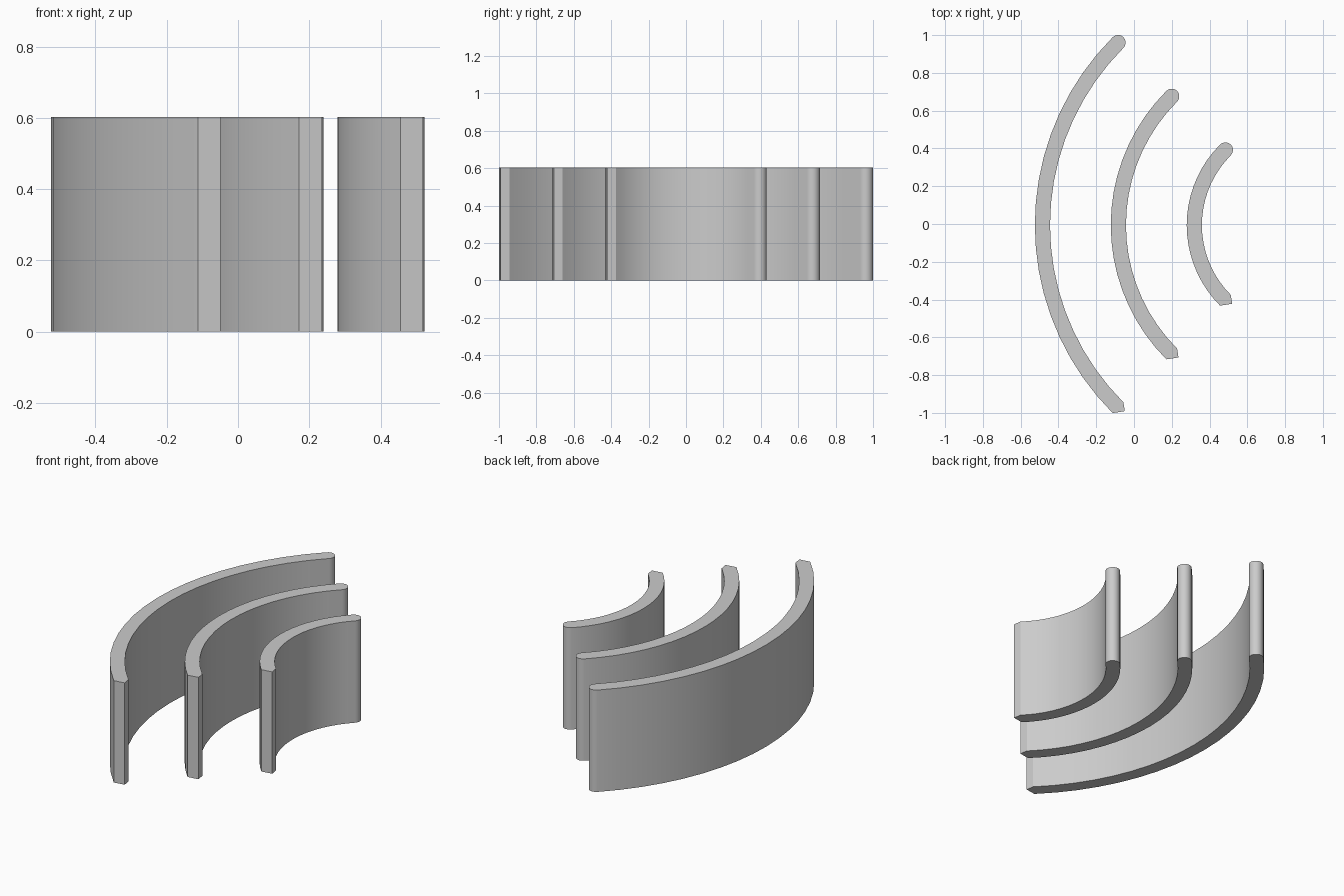
import bpy
import bmesh
from math import cos, sin, radians, pi

if "Cube" in bpy.data.objects:
    bpy.data.objects.remove(bpy.data.objects["Cube"], do_unlink=True)

UNIT = 0.0402           # half the wall thickness
HEIGHT = 15 * UNIT
CENTRE = (0.882, -0.006)
SPAN = radians(45)
STEPS = 18
CAP_STEPS = 10

grey = bpy.data.materials.new("plain_grey")
grey.use_nodes = True
grey.diffuse_color = (0.6, 0.6, 0.6, 1)
grey.node_tree.nodes["Principled BSDF"].inputs["Base Color"].default_value = (0.6, 0.6, 0.6, 1)


def polar(centre, radius, angle):
    return centre[0] + radius * cos(angle), centre[1] + radius * sin(angle)


def curved_wall(name, radius):
    # Outer face, from the back end round to the front end
    sweep = [pi - SPAN + 2 * SPAN * i / STEPS for i in range(STEPS + 1)]
    outline = [polar(CENTRE, radius + UNIT, a) for a in sweep]

    # Front end: two flat facets meeting in a corner
    front = polar(CENTRE, radius, pi + SPAN)
    outline.append(polar(front, UNIT, radians(-27)))

    # Inner face, returning to the back end
    outline += [polar(CENTRE, radius - UNIT, a) for a in reversed(sweep)]

    # Back end: rounded nose
    back = polar(CENTRE, radius, pi - SPAN)
    outline += [polar(back, UNIT, -SPAN + pi * i / CAP_STEPS)
                for i in range(1, CAP_STEPS)]

    # Raise the outline to full height
    bm = bmesh.new()
    base = bm.faces.new([bm.verts.new((x, y, 0)) for x, y in outline])
    raised = bmesh.ops.extrude_face_region(bm, geom=[base], use_keep_orig=True)
    top = [v for v in raised["geom"] if isinstance(v, bmesh.types.BMVert)]
    bmesh.ops.translate(bm, verts=top, vec=(0, 0, HEIGHT))
    bmesh.ops.recalc_face_normals(bm, faces=bm.faces)

    mesh = bpy.data.meshes.new(name)
    bm.to_mesh(mesh)
    bm.free()
    mesh.materials.append(grey)
    wall = bpy.data.objects.new(name, mesh)
    bpy.context.collection.objects.link(wall)
    return wall


walls = [curved_wall(name, count * UNIT) for name, count in
         (("large_curved_wall", 34), ("medium_curved_wall", 24), ("small_curved_wall", 14))]

# Smooth curved faces, crisp rims and corners
bpy.ops.object.select_all(action="DESELECT")
for wall in walls:
    wall.select_set(True)
bpy.context.view_layer.objects.active = walls[0]
bpy.ops.object.shade_smooth_by_angle(angle=radians(30))
